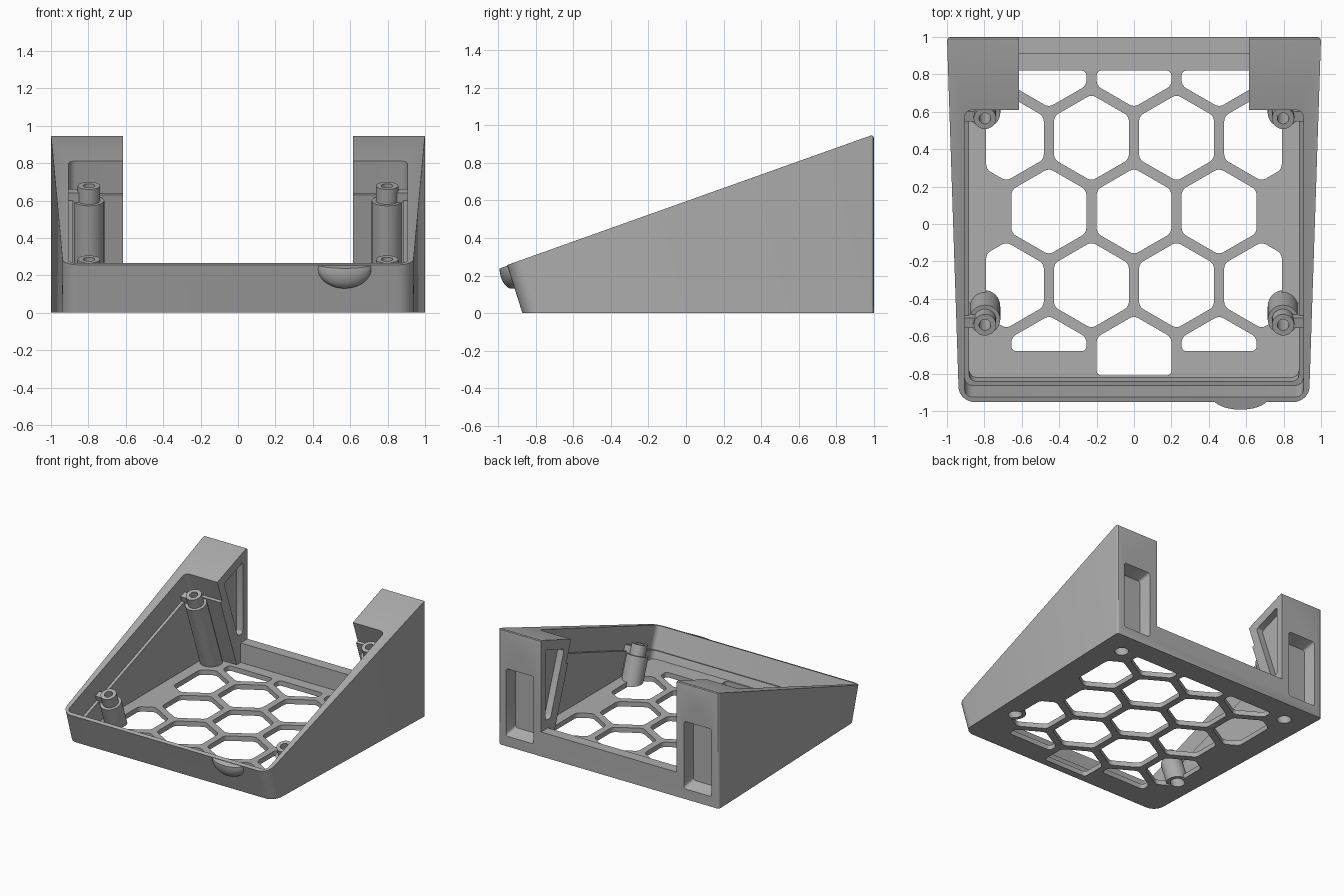
import bpy, bmesh, math
from mathutils import Matrix, Vector

if "Cube" in bpy.data.objects:
    bpy.data.objects.remove(bpy.data.objects["Cube"], do_unlink=True)

grey = bpy.data.materials.new("mid grey plastic")
grey.use_nodes = True
grey.diffuse_color = (0.42, 0.42, 0.42, 1)
grey.node_tree.nodes["Principled BSDF"].inputs["Base Color"].default_value = grey.diffuse_color

# Sloping top plane: local x, y lie in the plane, local z points out of it
ANGLE = math.atan(0.356)
TILT = Matrix.Translation((0, 0, 0.595)) @ Matrix.Rotation(ANGLE, 4, 'X')
FLAT = Matrix.Identity(4)
SIDEWAYS = Matrix(((0, 0, 1, 0), (1, 0, 0, 0), (0, 1, 0, 0), (0, 0, 0, 1)))  # y, z outline along x
BACKWARD = Matrix(((1, 0, 0, 0), (0, 0, 1, 0), (0, 1, 0, 0), (0, 0, 0, 1)))  # x, z outline along y
C = math.cos(ANGLE)
S = math.sin(ANGLE)


def finish(bm, name, floor=None):
    """Turn a bmesh into an object, optionally cut off level below a height."""
    if floor is not None:
        geom = bm.verts[:] + bm.edges[:] + bm.faces[:]
        bmesh.ops.bisect_plane(bm, geom=geom, plane_co=(0, 0, floor), plane_no=(0, 0, 1), clear_inner=True)
        bmesh.ops.holes_fill(bm, edges=[e for e in bm.edges if e.is_boundary])
    bmesh.ops.recalc_face_normals(bm, faces=bm.faces)
    mesh = bpy.data.meshes.new(name)
    bm.to_mesh(mesh)
    bm.free()
    mesh.materials.append(grey)
    ob = bpy.data.objects.new(name, mesh)
    bpy.context.collection.objects.link(ob)
    return ob


def prism(name, outline, lo, hi, matrix=FLAT, rounding=0, floor=None, taper=1):
    """Extrude an outline along local z, with rounded corners and optional taper at lo."""
    bm = bmesh.new()
    mid = sum((Vector(p) for p in outline), Vector((0, 0))) / len(outline)
    low = [bm.verts.new((*(mid + (Vector(p) - mid) * taper), lo)) for p in outline]
    top = [bm.verts.new((*p, hi)) for p in outline]
    bm.faces.new(low)
    bm.faces.new(top)
    sides = []
    for i in range(len(outline)):
        j = i - 1
        bm.faces.new((low[j], low[i], top[i], top[j]))
        sides.append(bm.edges.get((low[i], top[i])))
    bmesh.ops.recalc_face_normals(bm, faces=bm.faces)
    if rounding:
        bmesh.ops.bevel(bm, geom=sides, offset=rounding, segments=4, profile=0.5, affect='EDGES')
    bm.transform(matrix)
    return finish(bm, name, floor)


def rect(a0, a1, b0, b1):
    return [(a0, b0), (a1, b0), (a1, b1), (a0, b1)]


def circle(x, y, r, n=32):
    return [(x + r * math.cos(math.tau * i / n), y + r * math.sin(math.tau * i / n)) for i in range(n)]


def clip(poly, axis, sign, limit):
    """Keep the part of a polygon where sign * coordinate is below the limit."""
    out = []
    for i, q in enumerate(poly):
        p = poly[i - 1]
        dp, dq = limit - sign * p[axis], limit - sign * q[axis]
        if dp * dq < 0:
            t = dp / (dp - dq)
            out.append((p[0] + t * (q[0] - p[0]), p[1] + t * (q[1] - p[1])))
        if dq >= 0:
            out.append(q)
    return out


def combine(body, tool, operation='DIFFERENCE'):
    bpy.context.view_layer.objects.active = body
    mod = body.modifiers.new("join", 'BOOLEAN')
    mod.operation, mod.object, mod.solver = operation, tool, 'EXACT'
    bpy.ops.object.modifier_apply(modifier=mod.name)
    bpy.data.objects.remove(tool, do_unlink=True)


# Wedge body: side profile, narrowing towards the front
bm = bmesh.new()
profile = [(-0.87, 0), (-0.952, 0.256), (1, 0.951), (1, 0)]
rings = [[bm.verts.new((side * (0.967 + 0.033 * y), y, z)) for y, z in profile] for side in (-1, 1)]
for ring in rings:
    bm.faces.new(ring)
for i in range(4):
    bm.faces.new((rings[0][i - 1], rings[0][i], rings[1][i], rings[1][i - 1]))
bmesh.ops.recalc_face_normals(bm, faces=bm.faces)
front_edges = [bm.edges.get((r[0], r[1])) for r in rings]
back_edges = [bm.edges.get((r[2], r[3])) for r in rings] + [bm.edges.get((rings[0][2], rings[1][2]))]
bmesh.ops.bevel(bm, geom=front_edges, offset=0.085, segments=8, profile=0.5, affect='EDGES')
bmesh.ops.bevel(bm, geom=back_edges, offset=0.02, segments=3, profile=0.5, affect='EDGES')
body = finish(bm, "wedge_stand")

# Finger bump on the front edge, trimmed by the sloping plane
bm = bmesh.new()
bmesh.ops.create_uvsphere(bm, u_segments=40, v_segments=20, radius=1)
bm.transform(Matrix.Translation((0.57, -0.925, 0.25)) @ Matrix.Diagonal((0.15, 0.068, 0.12, 1)))
bump = finish(bm, "finger_bump")
combine(bump, prism("trim", rect(-2, 2, -2, 2), -0.004, 1, TILT))
combine(body, bump, 'UNION')

# Stepped cavity square to the sloping top, above a level floor
FLOOR = 0.04
front, rear = -0.925 / C, 0.61 / C
combine(body, prism("upper_cavity", rect(-0.905, 0.905, front, rear), -0.185, 0.3, TILT, 0.04, FLOOR))
combine(body, prism("lower_cavity", rect(-0.882, 0.882, front + 0.022, rear - 0.022), -1.2, -0.1, TILT, 0.04, FLOOR))

# Opening between the rear towers, leaving a low back wall
combine(body, prism("rear_gap", rect(-0.615, 0.615, 0.4, 1.2), 0.2, 1.5))
combine(body, prism("wall_inside", rect(-0.615, 0.615, 0.4, 0.912), FLOOR, 0.5))

# Honeycomb vents in the floor
PITCH, RADIUS = 0.455, 0.4 / math.sqrt(3)
for row in range(-2, 3):
    y = 0.067 + row * PITCH * math.sqrt(3) / 2
    columns = (-1.5, -0.5, 0.5, 1.5) if row % 2 else (-1, 0, 1)
    for col in columns:
        x = col * PITCH
        cell = [(x + RADIUS * math.sin(math.pi * k / 3), y + RADIUS * math.cos(math.pi * k / 3)) for k in range(6)]
        cell = clip(clip(cell, 0, 1, 0.79), 0, -1, 0.79)
        cell = clip(clip(cell, 1, 1, 0.82), 1, -1, 0.68 if col else 0.81)
        combine(body, prism("vent", cell, -0.1, 0.06, FLAT, 0.025))

# Screw posts with shoulders and side webs, tilted with the top
for side in (-1, 1):
    x = side * 0.797
    for u in (-0.612, 0.56):
        combine(body, prism("post", circle(x, u, 0.082), -1.2, -0.195, TILT, 0, 0.01), 'UNION')
        web = rect(*sorted((x, side * 0.915)), u - 0.028, u + 0.028)
        combine(body, prism("web", web, -1.2, -0.14, TILT, 0, 0.012), 'UNION')
        combine(body, prism("post_tip", circle(x, u, 0.06), -0.25, -0.11, TILT), 'UNION')
        combine(body, prism("screw_hole", circle(x, u, 0.031, 24), -1.3, -0.05, TILT))
        combine(body, prism("screw_head_hole", circle(x, u, 0.052, 24), -1.3, -0.28, TILT))

# Tower details: back pocket, mounting hole and inner side pocket
for side in (-1, 1):
    xs = sorted((side * 0.68, side * 0.935))
    combine(body, prism("back_pocket", rect(*xs, 0.08, 0.64), 0.9, 1.01, BACKWARD, 0.02, None, 0.86))
    combine(body, prism("mount_hole", circle(side * 0.8, 0.745, 0.035, 24), 0.85, 1.1, BACKWARD))
    pocket = [(0.7, 0.765), (0.94, 0.85), (0.94, 0.27), (0.875, 0.27)]
    combine(body, prism("side_pocket", pocket, *sorted((side * 0.6, side * 0.67)), SIDEWAYS, 0.02))

# Smooth curves, keep hard edges
bpy.ops.object.select_all(action='DESELECT')
body.select_set(True)
bpy.context.view_layer.objects.active = body
bpy.ops.object.shade_smooth_by_angle(angle=math.radians(30))
